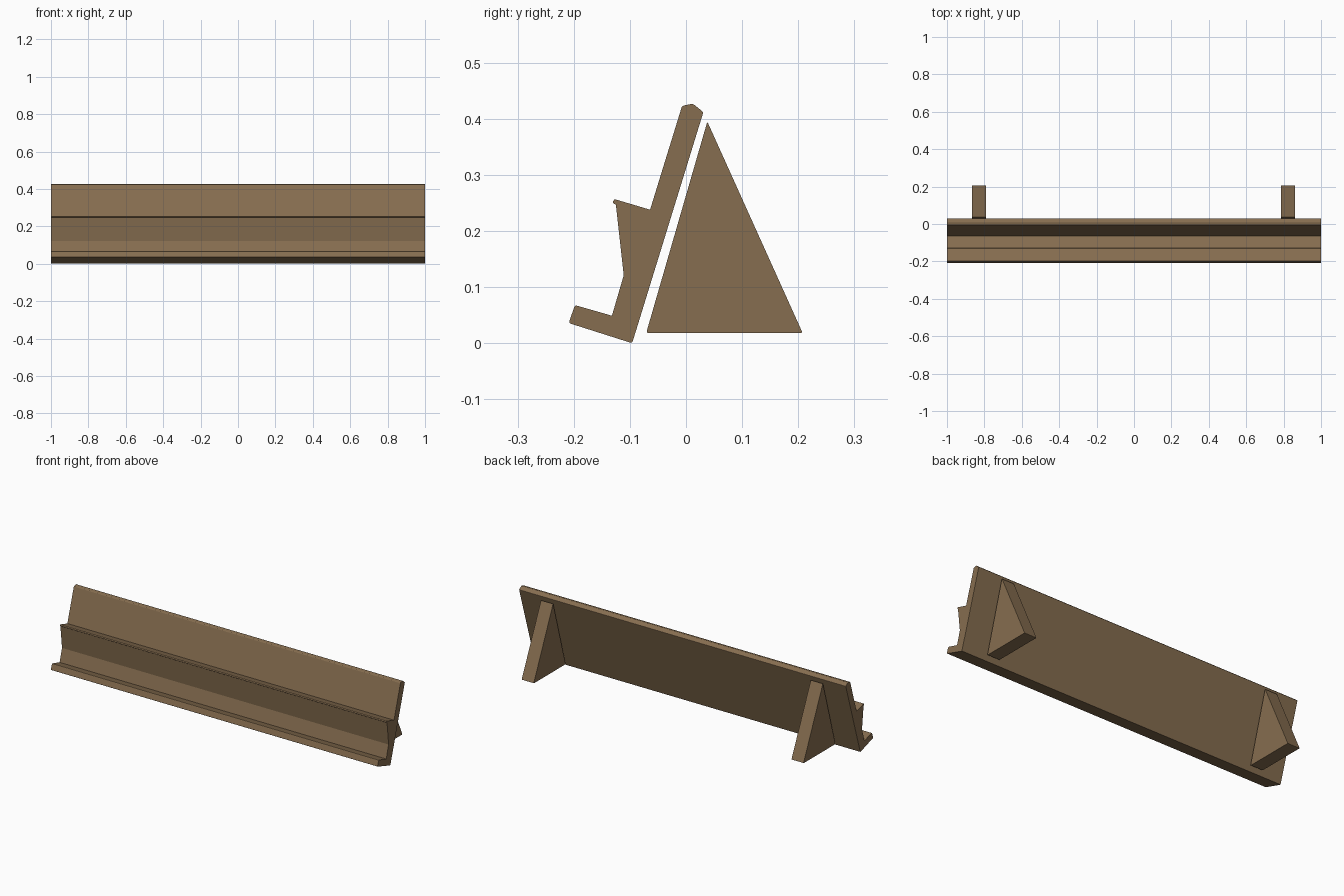
import bpy, bmesh
from mathutils import Vector

if "Cube" in bpy.data.objects:
    bpy.data.objects.remove(bpy.data.objects["Cube"])

wood = bpy.data.materials.new("brown_wood")
wood.diffuse_color = (0.24, 0.155, 0.08, 1)
wood.use_nodes = True
wood.node_tree.nodes["Principled BSDF"].inputs["Base Color"].default_value = wood.diffuse_color


def soften(points):
    """Round each (y, z, radius) corner of a profile with a short three-point arc."""
    out = []
    for i, (y, z, r) in enumerate(points):
        p = Vector((y, z))
        if r == 0:
            out.append(p)
            continue
        a = Vector(points[i - 1][:2]) - p
        b = Vector(points[(i + 1) % len(points)][:2]) - p
        p0, p1 = p + a.normalized() * r, p + b.normalized() * r
        out += [p0, p * 0.5 + (p0 + p1) * 0.25, p1]
    return out


def extrude_profile(name, points, x0, x1):
    """Extrude a side profile along x."""
    bm = bmesh.new()
    face = bm.faces.new([bm.verts.new((x0, p.x, p.y)) for p in soften(points)])
    res = bmesh.ops.extrude_face_region(bm, geom=[face], use_keep_orig=True)
    verts = [g for g in res["geom"] if isinstance(g, bmesh.types.BMVert)]
    bmesh.ops.translate(bm, verts=verts, vec=(x1 - x0, 0, 0))
    bmesh.ops.recalc_face_normals(bm, faces=bm.faces)
    mesh = bpy.data.meshes.new(name)
    bm.to_mesh(mesh)
    bm.free()
    mesh.materials.append(wood)
    obj = bpy.data.objects.new(name, mesh)
    bpy.context.collection.objects.link(obj)
    return obj


# Leaning rack panel with bottom lip and middle ledge
panel = [
    (-0.096, 0.000, 0.003), (-0.209, 0.036, 0.003), (-0.198, 0.068, 0.004),
    (-0.132, 0.049, 0), (-0.111, 0.121, 0), (-0.125, 0.247, 0),
    (-0.131, 0.250, 0.002), (-0.128, 0.257, 0.003), (-0.064, 0.238, 0),
    (-0.007, 0.423, 0.003), (0.012, 0.427, 0.003), (0.031, 0.412, 0.003),
]
extrude_profile("rack_panel", panel, -1.0, 1.0)

# Triangular support feet behind the panel
foot = [(-0.071, 0.018, 0.004), (0.038, 0.395, 0.003), (0.208, 0.018, 0.004)]
for name, x in (("left_support", -0.828), ("right_support", 0.824)):
    extrude_profile(name, foot, x - 0.037, x + 0.037)
